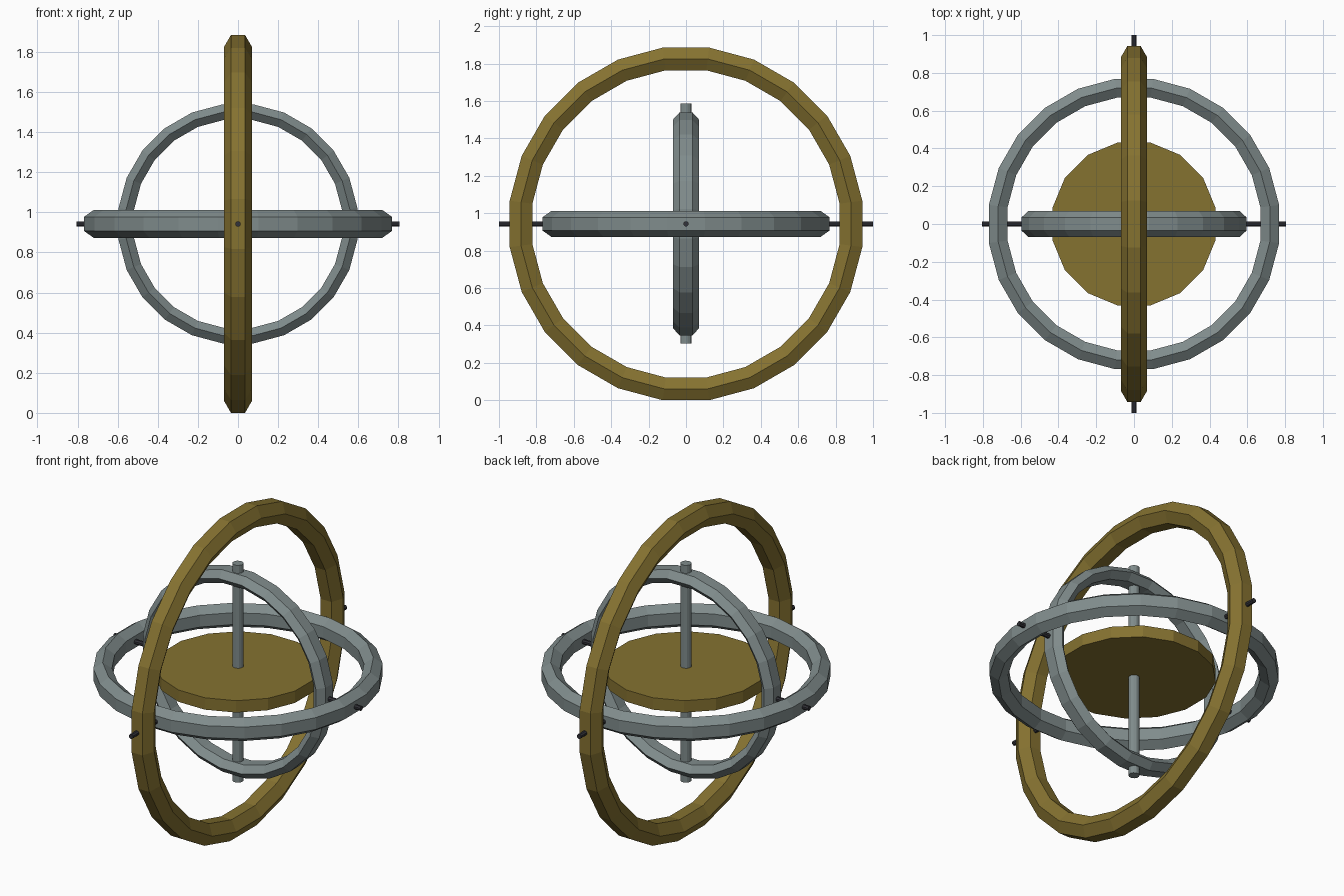
import bpy, bmesh, math
from mathutils import Matrix

if "Cube" in bpy.data.objects:
    bpy.data.objects.remove(bpy.data.objects["Cube"])

CZ = 0.9425  # height of the common centre


def material(name, rgb):
    m = bpy.data.materials.new(name)
    m.diffuse_color = (*rgb, 1)
    m.use_nodes = True
    m.node_tree.nodes["Principled BSDF"].inputs["Base Color"].default_value = m.diffuse_color
    return m


gold = material("antique_gold", (0.235, 0.168, 0.030))
steel = material("grey_steel", (0.216, 0.262, 0.262))
dark = material("dark_pin", (0.032, 0.032, 0.040))


def finish(name, bm, mat, rot=Matrix()):
    bmesh.ops.transform(bm, matrix=Matrix.Translation((0, 0, CZ)) @ rot, verts=bm.verts)
    bmesh.ops.recalc_face_normals(bm, faces=bm.faces)
    me = bpy.data.meshes.new(name)
    bm.to_mesh(me)
    bm.free()
    me.materials.append(mat)
    ob = bpy.data.objects.new(name, me)
    bpy.context.collection.objects.link(ob)


def ring(name, scale, mat, rot=Matrix(), n=24, k=6):
    """Hexagon-section ring, flat sides on the axes, scaled in its own plane."""
    bm = bmesh.new()
    rows = []
    for i in range(n):
        a = (i + 0.5) * math.tau / n
        row = []
        for j in range(k):
            b = (j + 0.5) * math.tau / k + math.tau / 12 - math.tau / 12
            r = (0.882 + 0.07 * math.cos(b)) * scale / math.cos(math.pi / n)
            row.append(bm.verts.new((r * math.cos(a), r * math.sin(a), 0.07 * math.sin(b))))
        rows.append(row)
    for i in range(n):
        p, q = rows[i], rows[(i + 1) % n]
        for j in range(k):
            bm.faces.new((p[j], q[j], q[(j + 1) % k], p[(j + 1) % k]))
    finish(name, bm, mat, rot)


def rod(name, radius, lo, hi, sides, mat, rot=Matrix()):
    """Cylinder between two heights on its own axis."""
    bm = bmesh.new()
    bmesh.ops.create_cone(bm, cap_ends=True, segments=sides, radius1=radius, radius2=radius,
                          depth=hi - lo,
                          matrix=Matrix.Translation((0, 0, (lo + hi) / 2))
                          @ Matrix.Rotation(math.pi / sides, 4, 'Z'))
    finish(name, bm, mat, rot)


to_x = Matrix.Rotation(math.pi / 2, 4, 'Y')
to_y = Matrix.Rotation(math.pi / 2, 4, 'X')

# Three nested gimbal rings
ring("outer_ring", 1.0, gold, to_x)
ring("middle_ring", 0.815, steel)
ring("inner_ring", 0.632, steel, to_y)

# Spinning rotor and its axle
rod("rotor_disc", 0.44, -0.035, 0.035, 16, gold)
rod("rotor_axle", 0.03, -0.64, 0.643, 12, steel)

# Pivot pins joining the rings
for side, s in (("a", 1), ("b", -1)):
    for name, rot, lo, hi in (("outer_pivot_", to_y, 0.70, 1.0),
                              ("inner_pivot_", to_x, 0.55, 0.806)):
        rod(name + side, 0.014, min(lo * s, hi * s), max(lo * s, hi * s), 8, dark, rot)
